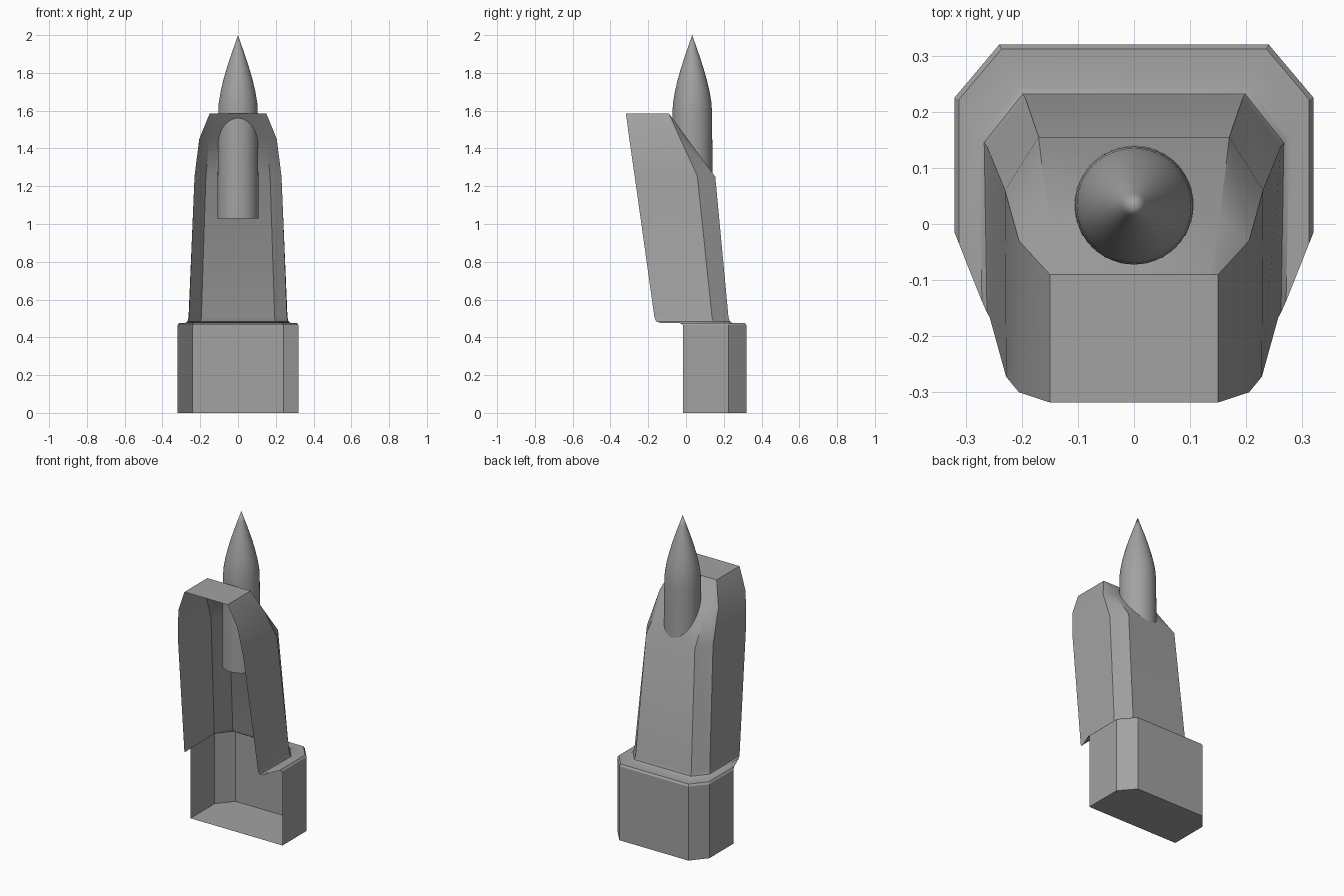
import bpy
import bmesh
import math

if "Cube" in bpy.data.objects:
    bpy.data.objects.remove(bpy.data.objects["Cube"], do_unlink=True)

grey = bpy.data.materials.new("plain grey")
grey.use_nodes = True
colour = (0.36, 0.36, 0.36, 1)
grey.diffuse_color = colour
grey.node_tree.nodes["Principled BSDF"].inputs["Base Color"].default_value = colour


def finish(name, bm):
    mesh = bpy.data.meshes.new(name)
    bm.to_mesh(mesh)
    bm.free()
    mesh.materials.append(grey)
    obj = bpy.data.objects.new(name, mesh)
    bpy.context.collection.objects.link(obj)
    bpy.ops.object.select_all(action="DESELECT")
    obj.select_set(True)
    bpy.context.view_layer.objects.active = obj
    bpy.ops.object.shade_smooth_by_angle(angle=math.radians(32))
    return obj


def loft_shell(name, sections, cap_top=False, cap_bottom=False):
    """Open-fronted skin through mirrored sections, listed from the top down.
    A section holds half of its outline as (x, y, z), from the front edge to the back."""
    bm = bmesh.new()
    rows = []
    for half in sections:
        ring = half + [(-x, y, z) for x, y, z in reversed(half)]
        rows.append([bm.verts.new(p) for p in ring])
    for upper, lower in zip(rows, rows[1:]):
        for j in range(len(upper) - 1):
            bm.faces.new((upper[j], lower[j], lower[j + 1], upper[j + 1]))
    if cap_top:
        bm.faces.new(rows[0])
    if cap_bottom:
        bm.faces.new(reversed(rows[-1]))
    return finish(name, bm)


def level(z, *points):
    return [(x, y, z) for x, y in points]


# Leaning hood: flat roof, sloped back, and side panels flaring into a ledge
rim = level(0.477, (0.312, -0.035), (0.312, 0.222), (0.236, 0.312))
hood = [
    level(1.585, (0.15, -0.318), (0.15, -0.09), (0.135, -0.09)),
    [(0.205, -0.30, 1.45), (0.205, -0.03, 1.45), (0.152, 0.005, 1.455)],
    [(0.228, -0.272, 1.255), (0.23, 0.06, 1.255), (0.17, 0.155, 1.25)],
    level(0.505, (0.257, -0.167), (0.262, 0.138), (0.194, 0.225)),
    level(0.485, (0.262, -0.158), (0.267, 0.145), (0.198, 0.232)),
    level(0.477, (0.271, -0.138), (0.277, 0.155), (0.206, 0.244)),
    rim,
]
loft_shell("hood", hood, cap_top=True)

# Open-fronted base with a softened rim and a floor
outline = ((0.32, -0.015), (0.32, 0.225), (0.24, 0.32))
loft_shell("base", [rim, level(0.465, *outline), level(0, *outline)], cap_bottom=True)

# Pointed rod, turned around its upright axis
profile = [(0.109, 1.03), (0.105, 1.58), (0.102, 1.64), (0.092, 1.70), (0.078, 1.76),
           (0.061, 1.82), (0.042, 1.88), (0.021, 1.94), (0, 2)]
bm = bmesh.new()
verts = [bm.verts.new((r, 0, z)) for r, z in profile]
edges = [bm.edges.new(pair) for pair in zip(verts, verts[1:])]
bmesh.ops.spin(bm, geom=verts + edges, cent=(0, 0, 0), axis=(0, 0, 1),
               angle=math.tau, steps=48)
bmesh.ops.remove_doubles(bm, verts=bm.verts[:], dist=0.0005)
bmesh.ops.holes_fill(bm, edges=[e for e in bm.edges if e.is_boundary], sides=0)
bmesh.ops.recalc_face_normals(bm, faces=bm.faces[:])
rod = finish("pointed_rod", bm)
rod.location = (0, 0.033, 0)
